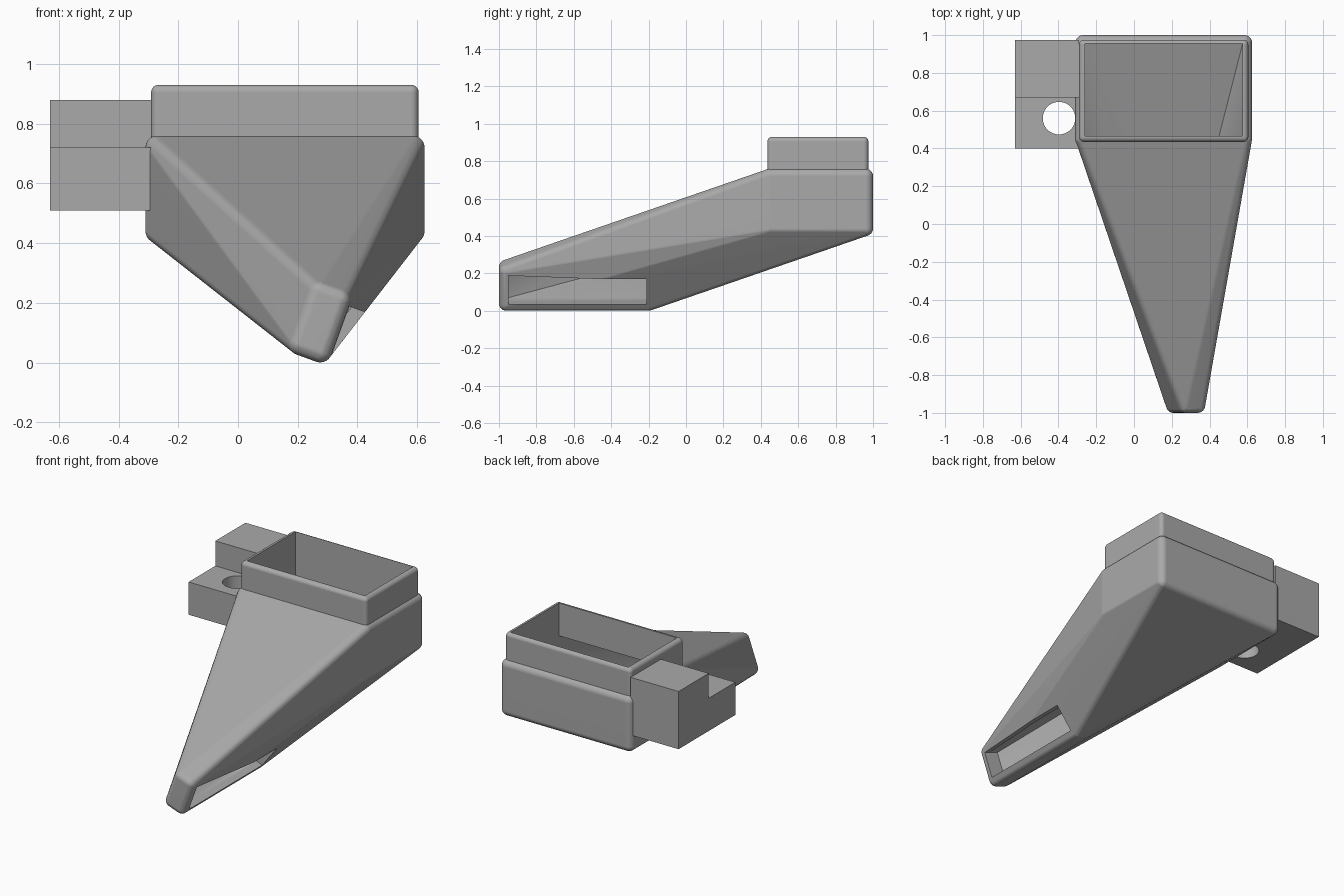
import bpy, bmesh, math
from itertools import product
from mathutils import Vector, Matrix

cube = bpy.data.objects.get("Cube")
if cube:
    bpy.data.objects.remove(cube, do_unlink=True)

grey = bpy.data.materials.new("matte grey")
grey.use_nodes = True
COLOUR = (0.4, 0.4, 0.4, 1)
grey.diffuse_color = COLOUR
grey.node_tree.nodes["Principled BSDF"].inputs["Base Color"].default_value = COLOUR

TILT = Matrix.Rotation(math.radians(20), 3, 'Y')  # lean of the nozzle


def corners(x, y, z, turn=None):
    pts = [Vector(p) for p in product(x, y, z)]
    return [turn @ p for p in pts] if turn else pts


def make(name, bm):
    bmesh.ops.recalc_face_normals(bm, faces=bm.faces[:])
    mesh = bpy.data.meshes.new(name)
    bm.to_mesh(mesh)
    bm.free()
    mesh.materials.append(grey)
    obj = bpy.data.objects.new(name, mesh)
    bpy.context.collection.objects.link(obj)
    return obj


def hull(points, radius=0):
    """Convex hull of points, or of balls at the points for rounded edges."""
    bm = bmesh.new()
    for p in points:
        if radius:
            bmesh.ops.create_uvsphere(bm, u_segments=24, v_segments=12, radius=radius,
                                      matrix=Matrix.Translation(p))
        else:
            bm.verts.new(p)
    res = bmesh.ops.convex_hull(bm, input=bm.verts[:])
    junk = {g for g in res["geom_interior"] + res["geom_unused"]
            if isinstance(g, bmesh.types.BMVert) and g.is_valid}
    bmesh.ops.delete(bm, geom=list(junk), context='VERTS')
    loose = [v for v in bm.verts if not v.link_faces]
    bmesh.ops.delete(bm, geom=loose, context='VERTS')
    bmesh.ops.dissolve_limit(bm, angle_limit=0.002, verts=bm.verts[:], edges=bm.edges[:])
    return bm


def activate(obj):
    bpy.ops.object.select_all(action='DESELECT')
    obj.select_set(True)
    bpy.context.view_layer.objects.active = obj


def combine(obj, other, operation):
    activate(obj)
    mod = obj.modifiers.new("cut", 'BOOLEAN')
    mod.operation, mod.object, mod.solver = operation, other, 'EXACT'
    bpy.ops.object.modifier_apply(modifier=mod.name)
    bpy.data.objects.remove(other, do_unlink=True)


# Rounded duct shell tapering from the intake box to the tilted nozzle
shell = (corners((-0.27, 0.585), (0.45, 0.96), (0.44, 0.72))
         + corners((0.175, 0.245), (-0.96, -0.2), (0.132, 0.312), TILT))
duct = make("duct", hull(shell, 0.04))

# Intake collar
collar = make("collar", hull(corners((-0.266, 0.58), (0.46, 0.95), (0.6, 0.905)), 0.025))
combine(duct, collar, 'UNION')

# Hollow air passage, open at the top
bm = hull(corners((-0.26, 0.575), (0.465, 0.955), (0.45, 0.72))
          + corners((0.18, 0.245), (-0.95, -0.21), (0.14, 0.305), TILT))
bm.normal_update()
top = [f for f in bm.faces if abs(f.normal.z) > 0.99 and f.calc_center_median().z > 0.7]
res = bmesh.ops.extrude_face_region(bm, geom=top)
bmesh.ops.delete(bm, geom=top, context='FACES_ONLY')
bmesh.ops.translate(bm, vec=(0, 0, 0.4),
                    verts=[g for g in res["geom"] if isinstance(g, bmesh.types.BMVert)])
combine(duct, make("passage_cutter", bm), 'DIFFERENCE')

# Outlet slot along the nozzle side
slot = hull(corners((0.2, 0.6), (-0.949, -0.211), (0.141, 0.304), TILT))
combine(duct, make("slot_cutter", slot), 'DIFFERENCE')

# Stepped mounting bracket with a screw hole
profile = [(0.4, 0.51), (0.975, 0.51), (0.975, 0.88), (0.67, 0.88), (0.67, 0.72), (0.4, 0.72)]
bm = bmesh.new()
side = bm.faces.new([bm.verts.new((-0.63, y, z)) for y, z in profile])
res = bmesh.ops.extrude_face_region(bm, geom=[side])
bmesh.ops.translate(bm, vec=(0.34, 0, 0),
                    verts=[g for g in res["geom"] if isinstance(g, bmesh.types.BMVert)])
bracket = make("mounting_bracket", bm)
bm = bmesh.new()
bmesh.ops.create_cone(bm, cap_ends=True, segments=48, radius1=0.086, radius2=0.086, depth=1,
                      matrix=Matrix.Translation((-0.397, 0.56, 0.6)))
combine(bracket, make("hole_cutter", bm), 'DIFFERENCE')

# Smooth rounded edges, crisp cut edges
for obj in (duct, bracket):
    activate(obj)
    bpy.ops.object.shade_smooth_by_angle(angle=math.radians(30))
    weighted = obj.modifiers.new("flat faces", 'WEIGHTED_NORMAL')
    weighted.keep_sharp = True
